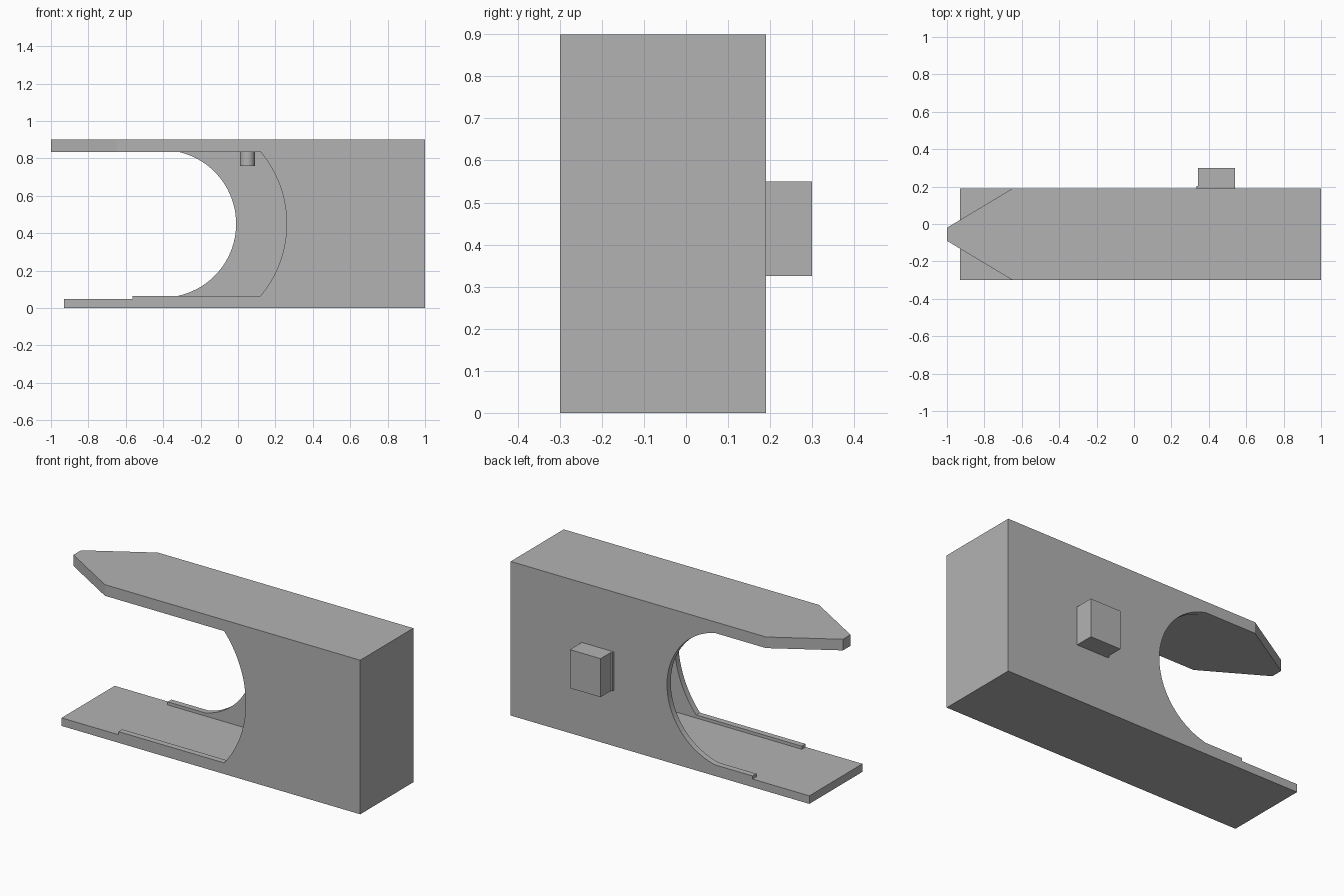
import bpy
import math

cube = bpy.data.objects.get("Cube")
if cube:
    bpy.data.objects.remove(cube, do_unlink=True)

grey = bpy.data.materials.new("mid_grey")
grey.use_nodes = True
colour = (0.45, 0.45, 0.45, 1)
grey.diffuse_color = colour
grey.node_tree.nodes["Principled BSDF"].inputs["Base Color"].default_value = colour


def prism(name, outline, low, high, axis="z"):
    """Extrude an outline: (x, y) along z, or (x, z) along y."""
    place = (lambda p, d: (p[0], p[1], d)) if axis == "z" else (lambda p, d: (p[0], d, p[1]))
    n = len(outline)
    verts = [place(p, low) for p in outline] + [place(p, high) for p in outline]
    faces = [list(range(n))[::-1], list(range(n, 2 * n))]
    faces += [(i, (i + 1) % n, (i + 1) % n + n, i + n) for i in range(n)]
    if axis == "y":
        faces = [tuple(reversed(f)) for f in faces]
    mesh = bpy.data.meshes.new(name)
    mesh.from_pydata(verts, [], faces)
    mesh.materials.append(grey)
    obj = bpy.data.objects.new(name, mesh)
    bpy.context.collection.objects.link(obj)
    return obj


def box(name, x0, x1, y0, y1, z0, z1):
    return prism(name, [(x0, y0), (x1, y0), (x1, y1), (x0, y1)], z0, z1)


def activate(obj):
    bpy.ops.object.select_all(action="DESELECT")
    obj.select_set(True)
    bpy.context.view_layer.objects.active = obj


def cut(target, cutter):
    cutter.hide_render = True
    mod = target.modifiers.new("cut", "BOOLEAN")
    mod.operation = "DIFFERENCE"
    mod.solver = "EXACT"
    mod.object = cutter
    activate(target)
    bpy.ops.object.modifier_apply(modifier=mod.name)
    bpy.data.objects.remove(cutter, do_unlink=True)


def opening(name, corner_x, depth, y0, y1):
    """Open slot whose closed end is an arc bulging by depth."""
    half = (CEILING - LIP) / 2
    mid = (CEILING + LIP) / 2
    radius = (half ** 2 + depth ** 2) / (2 * depth)
    centre = corner_x + depth - radius
    sweep = math.asin(half / radius)
    steps = 40
    arc = [(centre + radius * math.cos(a), mid + radius * math.sin(a))
           for a in (sweep * (2 * i / steps - 1) for i in range(steps + 1))]
    return prism(name, [(-1.2, LIP)] + arc + [(-1.2, CEILING)], y0, y1, "y")


FRONT, BACK, WALL = -0.30, 0.19, 0.035
MIDDLE = (FRONT + BACK) / 2
FLOOR, LIP, CEILING, TOP = 0.047, 0.065, 0.835, 0.9

# Hollow casing, open at the left end of the front elevation
case = box("casing", -1, 1, FRONT, BACK, 0, TOP)
cut(case, box("hollow", -1.2, 0.93, FRONT + WALL, BACK - WALL, FLOOR, CEILING))
cut(case, opening("front_opening", 0.12, 0.14, FRONT - 0.1, FRONT + 0.1))
cut(case, opening("back_opening", -0.32, 0.31, BACK - 0.1, BACK + 0.1))

# Lips stop short of the floor's end, and the floor is shorter than the roof
cut(case, box("lip_trim", -1.2, -0.563, -0.5, 0.5, FLOOR, CEILING))
cut(case, box("floor_trim", -1.2, -0.93, -0.5, 0.5, -0.1, 0.5))

# Tapered, blunt roof tip
for side in (-1, 1):
    edge = [(-1, MIDDLE + side * 0.035), (-0.65, MIDDLE + side * 0.245),
            (-0.65, MIDDLE + side * 0.5), (-1.2, MIDDLE + side * 0.5),
            (-1.2, MIDDLE + side * 0.035)]
    if side < 0:
        edge.reverse()
    cut(case, prism("tip_trim", edge, 0.5, 1.1))

# Block on the back, with a slightly wider foot on one side
prism("back_block", [(0.333, BACK), (0.54, BACK), (0.54, 0.30), (0.342, 0.30),
                     (0.342, BACK + 0.012), (0.333, BACK + 0.012)], 0.325, 0.55)

# Round peg hanging from the ceiling
bpy.ops.mesh.primitive_cylinder_add(vertices=24, radius=0.04, depth=CEILING - 0.76,
                                    location=(0.05, MIDDLE, (CEILING + 0.76) / 2))
peg = bpy.context.object
peg.name = "ceiling_peg"
peg.data.materials.append(grey)

# Smooth curves, crisp corners
for obj in (case, peg):
    activate(obj)
    bpy.ops.object.shade_smooth_by_angle(angle=math.radians(25))
